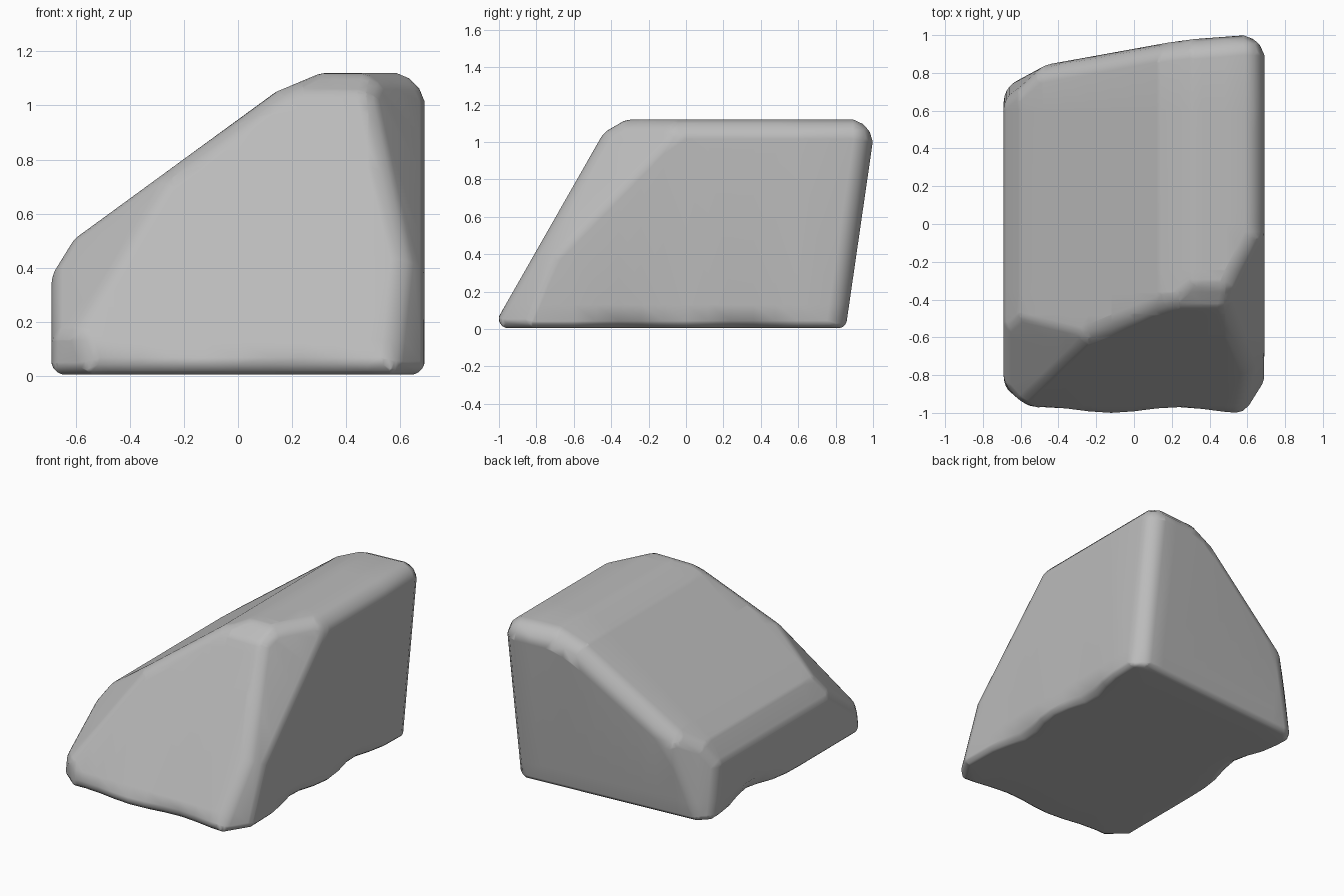
import bpy, bmesh, math
from mathutils import Vector

old = bpy.data.objects.get("Cube")
if old:
    bpy.data.objects.remove(old, do_unlink=True)

stone = bpy.data.materials.new("grey stone")
stone.use_nodes = True
grey = (0.5, 0.5, 0.5, 1)
stone.diffuse_color = grey
stone.node_tree.nodes["Principled BSDF"].inputs["Base Color"].default_value = grey


def cut(bm, point, normal):
    """Slice away everything beyond a plane and cap the opening."""
    geom = bm.verts[:] + bm.edges[:] + bm.faces[:]
    res = bmesh.ops.bisect_plane(bm, geom=geom, dist=1e-5, plane_co=point,
                                 plane_no=normal, clear_outer=True)
    edges = [e for e in res["geom_cut"] if isinstance(e, bmesh.types.BMEdge)
             and e.is_boundary]
    if len(edges) > 2:
        bmesh.ops.contextual_create(bm, geom=edges)
        bmesh.ops.recalc_face_normals(bm, faces=bm.faces[:])


def round_edges(bm, radius, base_radius):
    """Shave each sharp edge with a plane tangent to its fillet."""
    planes = []
    for e in bm.edges:
        if len(e.link_faces) != 2:
            continue
        a, b = (f.normal.copy() for f in e.link_faces)
        angle = a.angle(b)
        if angle < math.radians(14):
            continue
        r = base_radius if min(a.z, b.z) < -0.5 else radius
        n = (a + b).normalized()
        depth = r * (1 / math.cos(angle / 2) - 1)
        planes.append((e.verts[0].co - n * depth, n))
    for p, n in planes:
        cut(bm, p, n)
    bmesh.ops.remove_doubles(bm, verts=bm.verts[:], dist=0.008)
    bmesh.ops.recalc_face_normals(bm, faces=bm.faces[:])
    bm.normal_update()


def dip(t, centre, width):
    """Smooth bump, one at the centre and fading to zero."""
    return math.exp(-((t - centre) / width) ** 2)


# Rough block, split along the main cleavage planes
bm = bmesh.new()
bmesh.ops.create_cube(bm, size=4)
for point, normal in [
    ((0, 0, 0.005), (0, 0, -1)),                 # base
    ((0, 0, 1.12), (0, 0, 1)),                   # crown
    ((0.69, 0, 0), (1, 0, 0)),                   # tall side
    ((-0.69, 0, 0), (-1, 0, 0)),                 # low side
    ((0.14, 0, 1.05), (-0.73, 0, 1)),            # long slope
    ((0.14, 0, 1.05), (-0.42, 0, 1)),            # slope to crown
    ((-0.64, 0, 0.45), (-0.21, 0, 0.13)),        # slope to low side
    ((0, -1.01, 0.05), (0, -1, 0.57)),           # leaning front
    ((0, -0.38, 1.085), (0, -0.5, 0.87)),        # front to crown
    ((0.6, 0.855, 0), (-0.075, 1, -0.145)),      # leaning back
    ((-0.65, 0.70, 0.3), (-0.7, 0.7, 0.1)),      # low back corner
    ((-0.65, -0.89, 0.1), (-0.75, -0.65, 0.1)),  # low front corner
    ((-0.61, -0.88, 0.2), (-0.68, -0.58, 0.74)),  # low front shoulder
    ((0.69, -0.07, 1.03), (0.88, -0.45, 0.44)),  # high front corner
    ((0.66, -0.86, 0.1), (0.8, -0.5, 0.2)),      # base front corner
]:
    cut(bm, Vector(point), Vector(normal).normalized())
bm.normal_update()

# Worn edges
round_edges(bm, 0.13, 0.05)
round_edges(bm, 0.13, 0.05)

# Extra loops so the foot of the rock can ripple
slices = [((0, 0, 0.13), (0, 0, 1))]
slices += [((0, i * 0.12, 0), (0, 1, 0)) for i in range(-5, 6)]
slices += [((i * 0.12, 0, 0), (1, 0, 0)) for i in range(-4, 5)]
for point, normal in slices:
    bmesh.ops.bisect_plane(bm, geom=bm.verts[:] + bm.edges[:] + bm.faces[:],
                           dist=1e-4, plane_co=point, plane_no=normal)
for v in bm.verts:
    x, y, z = v.co
    if z < 0.12:
        k = 1 - z / 0.12
        if x > 0.56:
            v.co.x -= 0.08 * k * (dip(y, 0.31, 0.18) + dip(y, -0.31, 0.18))
        elif x < -0.56:
            v.co.x += 0.11 * k * dip(y, 0.24, 0.2)
        if y < -0.85 and abs(x) < 0.6:
            v.co.y += 0.035 * (0.5 - 0.5 * math.cos((x + 0.12) * 9)) * min(1, 2 * k)
bmesh.ops.triangulate(bm, faces=[f for f in bm.faces if len(f.verts) > 4])
bmesh.ops.recalc_face_normals(bm, faces=bm.faces[:])

mesh = bpy.data.meshes.new("rock")
bm.to_mesh(mesh)
bm.free()
mesh.materials.append(stone)
rock = bpy.data.objects.new("rock", mesh)
bpy.context.collection.objects.link(rock)

# Soft edges with broad flat faces
bpy.context.view_layer.objects.active = rock
rock.select_set(True)
bpy.ops.object.shade_smooth_by_angle(angle=math.radians(50))
weighted = rock.modifiers.new("flat faces", 'WEIGHTED_NORMAL')
weighted.keep_sharp = True
